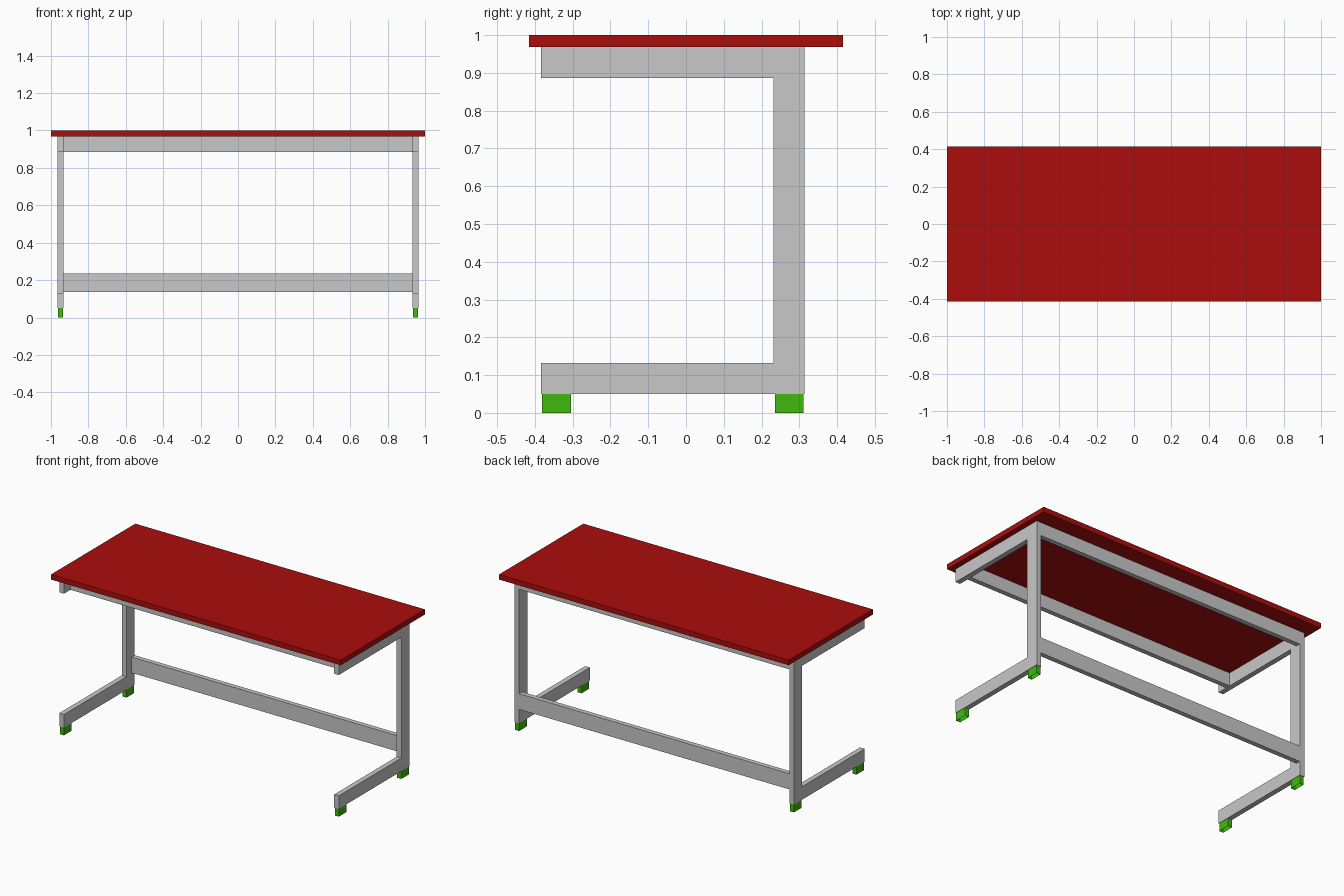
import bpy, bmesh
from mathutils import Vector

cube = bpy.data.objects.get("Cube")
if cube:
    bpy.data.objects.remove(cube, do_unlink=True)


def material(name, color):
    mat = bpy.data.materials.new(name)
    mat.use_nodes = True
    mat.diffuse_color = color
    mat.node_tree.nodes["Principled BSDF"].inputs["Base Color"].default_value = color
    return mat


red = material("red laminate", (0.41, 0.004, 0.004, 1))
grey = material("grey steel", (0.58, 0.58, 0.58, 1))
green = material("green rubber", (0.05, 0.49, 0.004, 1))


def add_object(name, bm, mat):
    bmesh.ops.recalc_face_normals(bm, faces=bm.faces)
    mesh = bpy.data.meshes.new(name)
    bm.to_mesh(mesh)
    bm.free()
    mesh.materials.append(mat)
    obj = bpy.data.objects.new(name, mesh)
    bpy.context.collection.objects.link(obj)
    return obj


def box_mesh(low, high):
    low, high = Vector(low), Vector(high)
    bm = bmesh.new()
    bmesh.ops.create_cube(bm, size=1)
    bmesh.ops.scale(bm, vec=high - low, verts=bm.verts)
    bmesh.ops.translate(bm, vec=(low + high) / 2, verts=bm.verts)
    return bm


def box(name, low, high, mat):
    return add_object(name, box_mesh(low, high), mat)


# Main dimensions
INNER, OUTER = 0.933, 0.965      # end frames across x
FRONT, BACK = -0.384, 0.314      # end frames across y
BASE, UNDER, TOP = 0.05, 0.968, 1.0
BAR = 0.082                      # height of the frame bars
THICK = 0.03                     # thickness of the cross rails


# C-shaped end frame, extruded sideways
def end_frame(name, x0, x1):
    post = BACK - BAR
    profile = [(FRONT, BASE), (BACK, BASE), (BACK, UNDER), (FRONT, UNDER),
               (FRONT, UNDER - BAR), (post, UNDER - BAR),
               (post, BASE + BAR), (FRONT, BASE + BAR)]
    bm = bmesh.new()
    face = bm.faces.new([bm.verts.new((x0, y, z)) for y, z in profile])
    result = bmesh.ops.extrude_face_region(bm, geom=[face])
    moved = [v for v in result["geom"] if isinstance(v, bmesh.types.BMVert)]
    bmesh.ops.translate(bm, vec=(x1 - x0, 0, 0), verts=moved)
    add_object(name, bm, grey)


# Foot cap, hollow and open underneath
def foot(name, x0, x1, y0, y1):
    bm = box_mesh((x0, y0, 0), (x1, y1, BASE))
    bottom = min(bm.faces, key=lambda f: f.calc_center_median().z)
    bmesh.ops.inset_region(bm, faces=[bottom], thickness=0.004)
    bmesh.ops.translate(bm, vec=(0, 0, BASE - 0.004), verts=bottom.verts)
    add_object(name, bm, green)


# Table top
box("table_top", (-1, -0.415, UNDER), (1, 0.415, TOP), red)

# End frames and feet on both sides
for side, sign in (("left", 1), ("right", -1)):
    x0, x1 = sorted((sign * INNER, sign * OUTER))
    end_frame(side + "_end_frame", x0, x1)
    foot(side + "_front_foot", x0 + 0.002, x1 - 0.002, FRONT + 0.003, FRONT + 0.079)
    foot(side + "_back_foot", x0 + 0.002, x1 - 0.002, BACK - 0.079, BACK - 0.003)

# Cross rails between the end frames
rails = (("front_top_rail", -0.32, UNDER - BAR, UNDER),
         ("back_top_rail", BACK - THICK, UNDER - BAR, UNDER),
         ("lower_stretcher", BACK - THICK, 0.137, 0.235))
for name, y, z0, z1 in rails:
    box(name, (-INNER, y, z0), (INNER, y + THICK, z1), grey)
